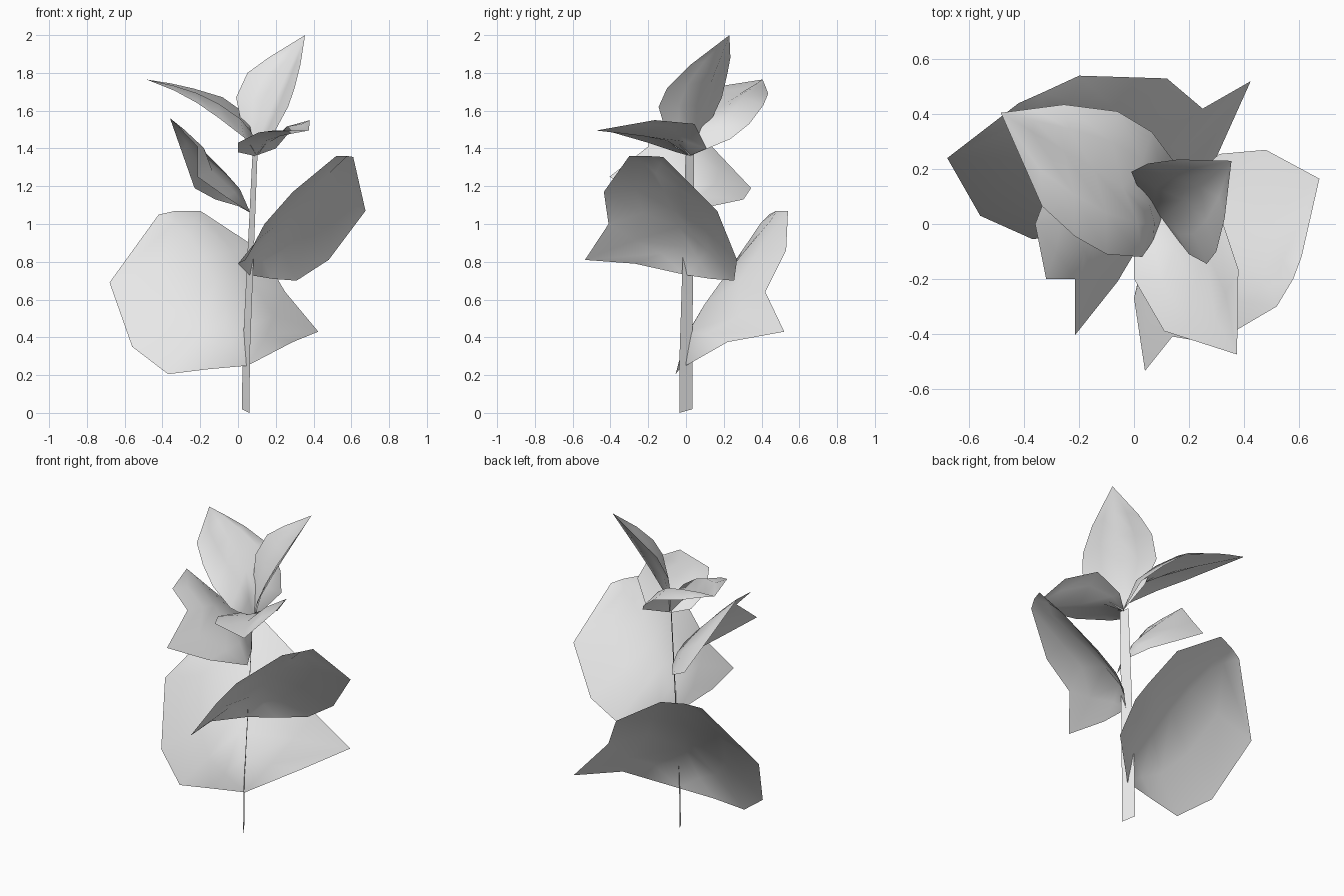
import bpy
import math
from mathutils import Vector

cube = bpy.data.objects.get("Cube")
if cube:
    bpy.data.objects.remove(cube, do_unlink=True)

# One pale grey for the whole plant
grey = bpy.data.materials.new("pale grey")
grey.use_nodes = True
grey.diffuse_color = (0.8, 0.8, 0.8, 1)
grey.node_tree.nodes["Principled BSDF"].inputs["Base Color"].default_value = grey.diffuse_color


def add_mesh(name, points, faces):
    mesh = bpy.data.meshes.new(name)
    mesh.from_pydata(points, [], faces)
    mesh.materials.append(grey)
    mesh.shade_smooth()
    mesh.update()
    part = bpy.data.objects.new(name, mesh)
    bpy.context.collection.objects.link(part)
    return part


def average(points):
    return sum(points, Vector()) / len(points)


def leaf(name, base, tip, left, right, arch):
    """A single-sided blade: an arched midrib with a rounded half on each side."""
    base, tip = Vector(base), Vector(tip)
    left = [Vector(p) for p in left]
    right = [Vector(p) for p in right]
    upward = (tip - base).cross(average(left) - average(right)).normalized()
    count = len(left)
    rib, left_belly, right_belly = [], [], []
    for k in range(count):
        t = (k + 1) / (count + 1)
        lift = arch * math.sin(math.pi * math.sqrt(t))
        rib.append(base.lerp(tip, t) + upward * lift)
        swell = upward * 0.4 * arch * math.sin(math.pi * t)
        left_belly.append((rib[k] + left[k]) / 2 + swell)
        right_belly.append((rib[k] + right[k]) / 2 + swell)
    lines = [left, left_belly, rib, right_belly, right]
    points = [base, tip] + [p for line in lines for p in line]
    faces = []
    for strip in range(len(lines) - 1):
        # Strip between two neighbouring lines, closed by triangles at both ends
        inner = 2 + strip * count
        outer = inner + count
        faces.append((0, outer, inner))
        for k in range(count - 1):
            faces.append((inner + k, outer + k, outer + k + 1, inner + k + 1))
        faces.append((inner + count - 1, outer + count - 1, 1))
    return add_mesh(name, points, faces)


# Stem: a thin flat ribbon that leans slightly
stem_path = [(0.04, 0, 0.01), (0.045, 0, 0.35), (0.065, 0.01, 0.8), (0.09, 0.02, 1.37)]
stem_half_widths = [0.04, 0.038, 0.033, 0.026]
across = Vector((0.5, -0.87, -0.25))
stem_points, stem_faces = [], []
for centre, half in zip(stem_path, stem_half_widths):
    stem_points += [Vector(centre) - across * half, Vector(centre) + across * half]
for k in range(0, len(stem_points) - 2, 2):
    stem_faces.append((k, k + 1, k + 3, k + 2))
add_mesh("stem", stem_points, stem_faces)

# Two broad lower leaves
leaf("lower_back_leaf", base=(0.05, 0, 0.25), tip=(-0.33, 0.48, 1.07),
     left=[(-0.17, -0.035, 0.23), (-0.37, -0.055, 0.205), (-0.56, 0.03, 0.35),
           (-0.68, 0.24, 0.69), (-0.42, 0.44, 1.05)],
     right=[(0.29, 0.22, 0.375), (0.425, 0.52, 0.43), (0.25, 0.42, 0.64),
            (0.12, 0.53, 0.86), (-0.2, 0.54, 1.07)],
     arch=0.085)
leaf("lower_left_leaf", base=(0.06, 0, 0.73), tip=(0.58, -0.2, 1.36),
     left=[(0.18, 0.13, 0.71), (0.31, 0.255, 0.7), (0.48, 0.27, 0.81),
           (0.675, 0.165, 1.07), (0.61, -0.12, 1.355)],
     right=[(0, -0.27, 0.79), (0.04, -0.535, 0.81), (0.14, -0.41, 1),
            (0.29, -0.435, 1.17), (0.52, -0.3, 1.36)],
     arch=0.07)

# Middle leaf on the right side of the stem
leaf("middle_right_leaf", base=(0.065, 0, 1.06), tip=(-0.36, 0, 1.56),
     left=[(-0.06, -0.21, 1.14), (-0.215, -0.405, 1.25), (-0.215, -0.2, 1.41),
           (-0.32, -0.2, 1.52)],
     right=[(0, 0.14, 1.095), (-0.12, 0.305, 1.13), (-0.23, 0.345, 1.19),
            (-0.295, 0.17, 1.375)],
     arch=0.04)

# Three pointed leaves around the top of the stem
leaf("top_front_leaf", base=(0.09, 0.02, 1.36), tip=(0.375, -0.475, 1.495),
     left=[(0.2, 0.11, 1.4), (0.31, 0.045, 1.53), (0.38, -0.165, 1.55)],
     right=[(0, -0.05, 1.38), (0, -0.2, 1.43), (0.11, -0.39, 1.485)],
     arch=0.05)
leaf("top_right_leaf", base=(0.1, 0.02, 1.36), tip=(-0.485, 0.405, 1.765),
     left=[(0.07, -0.06, 1.41), (0.03, -0.12, 1.46), (-0.1, -0.11, 1.56),
           (-0.215, -0.045, 1.64), (-0.335, 0.065, 1.705)],
     right=[(0.14, 0.235, 1.45), (0.065, 0.335, 1.53), (-0.06, 0.41, 1.63),
            (-0.255, 0.435, 1.69), (-0.37, 0.42, 1.73)],
     arch=0.11)
leaf("top_upright_leaf", base=(0.1, 0.02, 1.36), tip=(0.355, 0.23, 2),
     left=[(0.02, 0.12, 1.52), (-0.01, 0.19, 1.67), (0.05, 0.22, 1.8),
           (0.16, 0.235, 1.88)],
     right=[(0.2, -0.11, 1.5), (0.265, -0.145, 1.62), (0.3, -0.1, 1.72),
            (0.33, 0.02, 1.84)],
     arch=0.03)
